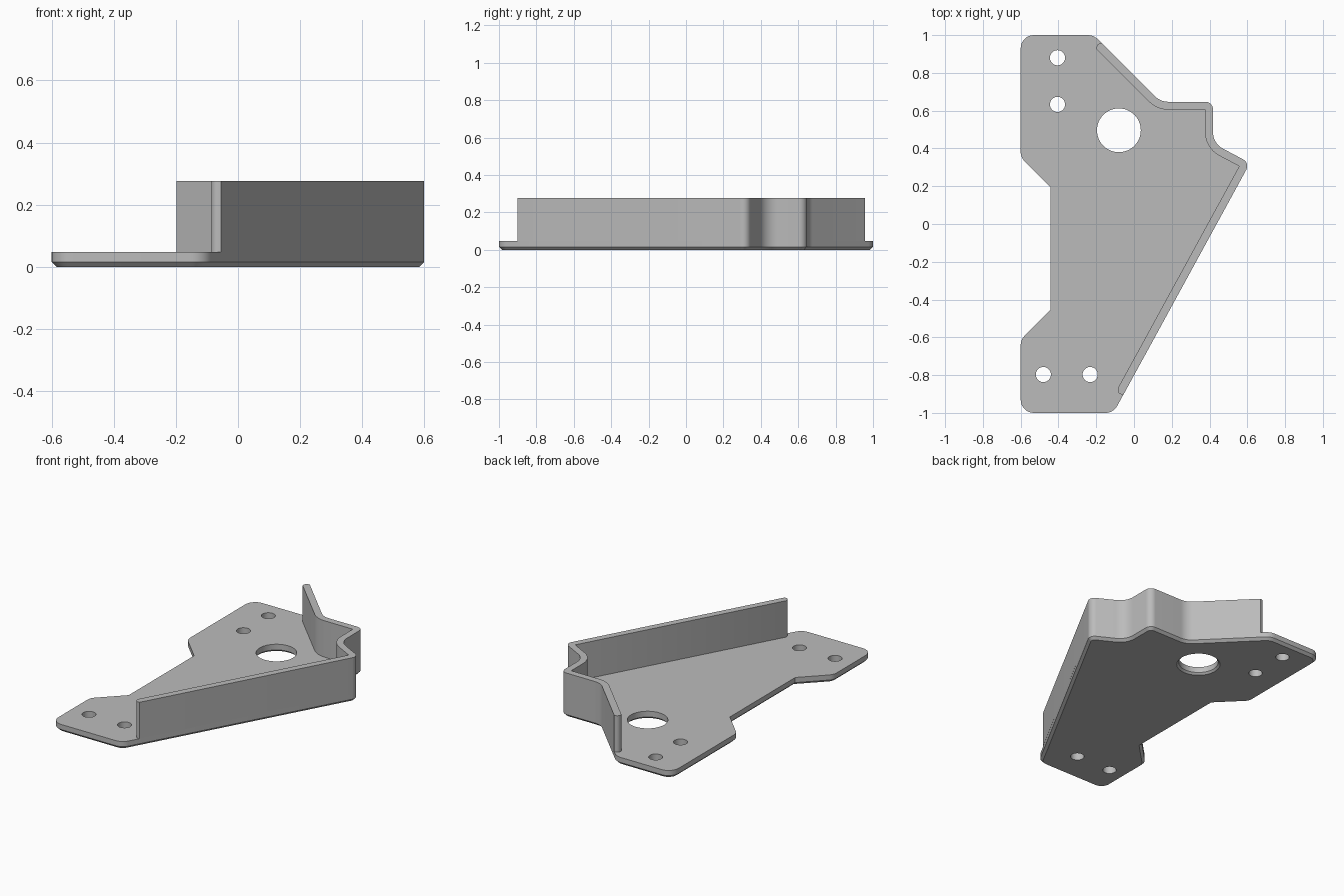
import bpy, bmesh, math
from mathutils import Vector

if "Cube" in bpy.data.objects:
    bpy.data.objects.remove(bpy.data.objects["Cube"], do_unlink=True)

PLATE_TOP, WALL_TOP, CHAMFER, THICK = 0.048, 0.277, 0.016, 0.042

gray = bpy.data.materials.new("light_gray")
gray.use_nodes = True
gray.diffuse_color = (0.5, 0.5, 0.5, 1)
gray.node_tree.nodes["Principled BSDF"].inputs["Base Color"].default_value = (0.5, 0.5, 0.5, 1)


def fillet(corners, steps=8):
    """Round each (x, y, radius) corner of a closed outline."""
    out = []
    for i, (x, y, r) in enumerate(corners):
        p = Vector((x, y))
        if r <= 0:
            out.append(p)
            continue
        a = (Vector(corners[i - 1][:2]) - p).normalized()
        b = (Vector(corners[(i + 1) % len(corners)][:2]) - p).normalized()
        half = a.angle(b) / 2
        centre = p + (a + b).normalized() * (r / math.sin(half))
        start = p + a * (r / math.tan(half)) - centre
        end = p + b * (r / math.tan(half)) - centre
        sweep = math.pi - 2 * half
        for k in range(steps + 1):
            t = k / steps
            out.append(centre + (start * math.sin((1 - t) * sweep)
                                 + end * math.sin(t * sweep)) / math.sin(sweep))
    return out


def inset(prev, p, nxt, d):
    """Mitred offset of p to the inside of a clockwise outline."""
    u, v = (p - prev).normalized(), (nxt - p).normalized()
    n1, n2 = Vector((u.y, -u.x)), Vector((v.y, -v.x))
    return p + (n1 + n2) * (d / (1 + n1.dot(n2)))


def loft(name, rings):
    """Solid through stacked rings given as (points, z)."""
    bm = bmesh.new()
    loops = [[bm.verts.new((p.x, p.y, z)) for p in pts] for pts, z in rings]
    n = len(loops[0])
    for low, high in zip(loops, loops[1:]):
        for i in range(n):
            j = (i + 1) % n
            bm.faces.new((low[i], low[j], high[j], high[i]))
    bm.faces.new(loops[0])
    bm.faces.new(loops[-1])
    bmesh.ops.recalc_face_normals(bm, faces=bm.faces)
    mesh = bpy.data.meshes.new(name)
    bm.to_mesh(mesh)
    bm.free()
    obj = bpy.data.objects.new(name, mesh)
    bpy.context.collection.objects.link(obj)
    mesh.materials.append(gray)
    return obj


def activate(obj):
    bpy.ops.object.select_all(action='DESELECT')
    obj.select_set(True)
    bpy.context.view_layer.objects.active = obj


def circle(x, y, r, n=48):
    return [Vector((x + r * math.cos(math.tau * k / n), y + r * math.sin(math.tau * k / n)))
            for k in range(n)]


# Edge shared by the plate and the wall
walled_edge = [(0.14, 0.647, 0.1), (0.418, 0.647, 0.04), (0.418, 0.427, 0.1), (0.614, 0.323, 0.04)]

# Base plate with a chamfered underside
outline = fillet([(-0.6, 1, 0.07), (-0.213, 1, 0.08)] + walled_edge +
                 [(-0.109, -1, 0.07), (-0.6, -1, 0.07), (-0.6, -0.613, 0.07),
                  (-0.442, -0.455, 0), (-0.442, 0.195, 0), (-0.6, 0.353, 0.07)])
n = len(outline)
foot = [inset(outline[i - 1], outline[i], outline[(i + 1) % n], CHAMFER) for i in range(n)]
plate = loft("base_plate", [(foot, 0), (outline, CHAMFER), (outline, PLATE_TOP)])

# Mounting holes and the large bore
holes = [(-0.405, 0.88, 0.04, 0), (-0.405, 0.633, 0.04, 0), (-0.48, -0.797, 0.04, 0),
         (-0.232, -0.797, 0.04, 0), (-0.08, 0.496, 0.116, 0.012)]
for x, y, r, bevel in holes:
    bore = circle(x, y, r)
    rings = [(bore, -0.05), (bore, 0.1)]
    if bevel:
        rings = [(circle(x, y, r + 2 * bevel), -bevel), (bore, bevel), (bore, 0.1)]
    cutter = loft("hole_cutter", rings)
    cutter.hide_render = True
    mod = plate.modifiers.new("hole", 'BOOLEAN')
    mod.operation, mod.solver, mod.object = 'DIFFERENCE', 'EXACT', cutter
    activate(plate)
    bpy.ops.object.modifier_apply(modifier=mod.name)
    bpy.data.objects.remove(cutter, do_unlink=True)

# Upright wall following the edge, with rounded free ends
back_end, front_end = (-0.17, 0.957, 0), (-0.055, -0.902, 0)
chain = [back_end] + walled_edge + [front_end]
flat = [Vector(c[:2]) for c in chain]
inner = []
for i in range(1, len(chain) - 1):
    p = inset(flat[i - 1], flat[i], flat[i + 1], THICK)
    a, b = flat[i] - flat[i - 1], flat[i + 1] - flat[i]
    convex = a.x * b.y - a.y * b.x < 0
    r = chain[i][2]
    inner.append((p.x, p.y, max(0, r - THICK) if convex else r + THICK))
profile = chain + [(-0.086, -0.902, 0.022), (-0.086, -0.87, 0)] + inner[::-1] + \
    [(-0.198, 0.925, 0), (-0.198, 0.957, 0.022)]
wall_outline = fillet(profile)
wall = loft("edge_wall", [(wall_outline, PLATE_TOP), (wall_outline, WALL_TOP)])

for part in (plate, wall):
    activate(part)
    bpy.ops.object.shade_smooth_by_angle(angle=math.radians(30))
